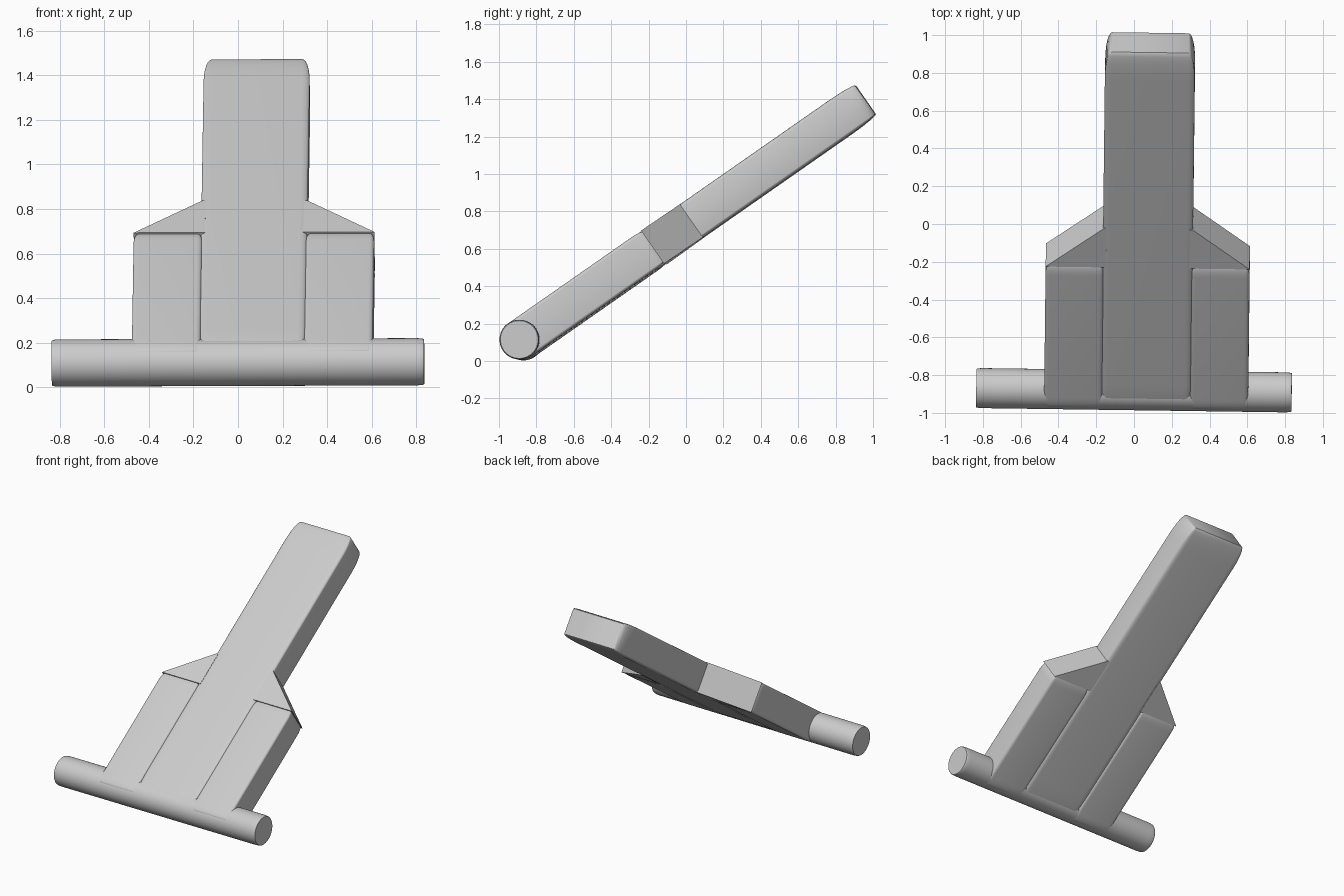
import bpy, bmesh
from math import radians
from mathutils import Matrix, Vector

if "Cube" in bpy.data.objects:
    bpy.data.objects.remove(bpy.data.objects["Cube"])

# One plain grey
grey = bpy.data.materials.new("plain grey")
grey.use_nodes = True
color = (0.6, 0.6, 0.6, 1)
grey.diffuse_color = color
grey.node_tree.nodes["Principled BSDF"].inputs["Base Color"].default_value = color

# Tilted frame: x across, y up the blade, z through its thickness
FRAME = (Matrix.Translation((0.065, -0.881, 0.112))
         @ Matrix.Rotation(radians(-0.8), 4, 'Z')
         @ Matrix.Rotation(radians(-0.2), 4, 'Y')
         @ Matrix.Rotation(radians(34.9), 4, 'X'))
THICK = 0.215


def finish(name, bm, smooth=True):
    bmesh.ops.recalc_face_normals(bm, faces=bm.faces)
    mesh = bpy.data.meshes.new(name)
    bm.to_mesh(mesh)
    bm.free()
    mesh.materials.append(grey)
    obj = bpy.data.objects.new(name, mesh)
    bpy.context.collection.objects.link(obj)
    obj.matrix_world = FRAME
    if smooth:
        bpy.ops.object.select_all(action='DESELECT')
        obj.select_set(True)
        bpy.context.view_layer.objects.active = obj
        bpy.ops.object.shade_smooth_by_angle(angle=radians(35))


def stretch(bm, center, size):
    for v in bm.verts:
        v.co = Vector(c + p * s for c, p, s in zip(center, v.co, size))


def round_edges(bm, edges, width):
    bmesh.ops.bevel(bm, geom=edges, offset=width, segments=6,
                    profile=0.5, affect='EDGES')


def slab(name, x0, x1, y0, y1):
    # Rounded unit cube, stretched so the rounding lengthens along the blade
    bm = bmesh.new()
    bmesh.ops.create_cube(bm, size=1)
    round_edges(bm, bm.edges[:], 0.075)
    stretch(bm, ((x0 + x1) / 2, (y0 + y1) / 2, 0), (x1 - x0, y1 - y0, THICK))
    finish(name, bm)


def wedge(name, side):
    # Triangular prism between a side slab and the blade
    bm = bmesh.new()
    outline = [(0.22, 0.865), (0.54, 0.865), (0.235, 1.115), (0.22, 1.115)]
    face = bm.faces.new([bm.verts.new((side * x, y, -THICK / 2)) for x, y in outline])
    top = bmesh.ops.extrude_face_region(bm, geom=[face])["geom"]
    bmesh.ops.translate(bm, vec=(0, 0, THICK),
                        verts=[g for g in top if isinstance(g, bmesh.types.BMVert)])
    finish(name, bm, smooth=False)


# Long central blade
slab("center_blade", -0.238, 0.238, -0.05, 2.245)

# Side slabs with wedge tops
for label, side in (("left", 1), ("right", -1)):
    x0, x1 = sorted((side * 0.232, side * 0.54))
    slab(label + "_side_slab", x0, x1, -0.05, 0.875)
    wedge(label + "_wedge", side)

# Cross bar at the foot
bm = bmesh.new()
bmesh.ops.create_cone(bm, cap_ends=True, segments=48, radius1=0.5, radius2=0.5,
                      depth=1, matrix=Matrix.Rotation(radians(90), 4, 'Y'))
rims = [e for e in bm.edges if abs(e.verts[0].co.x - e.verts[1].co.x) < 0.01]
round_edges(bm, rims, 0.025)
stretch(bm, (-0.065, 0, 0), (1.67, 0.212, 0.212))
finish("cross_bar", bm)
